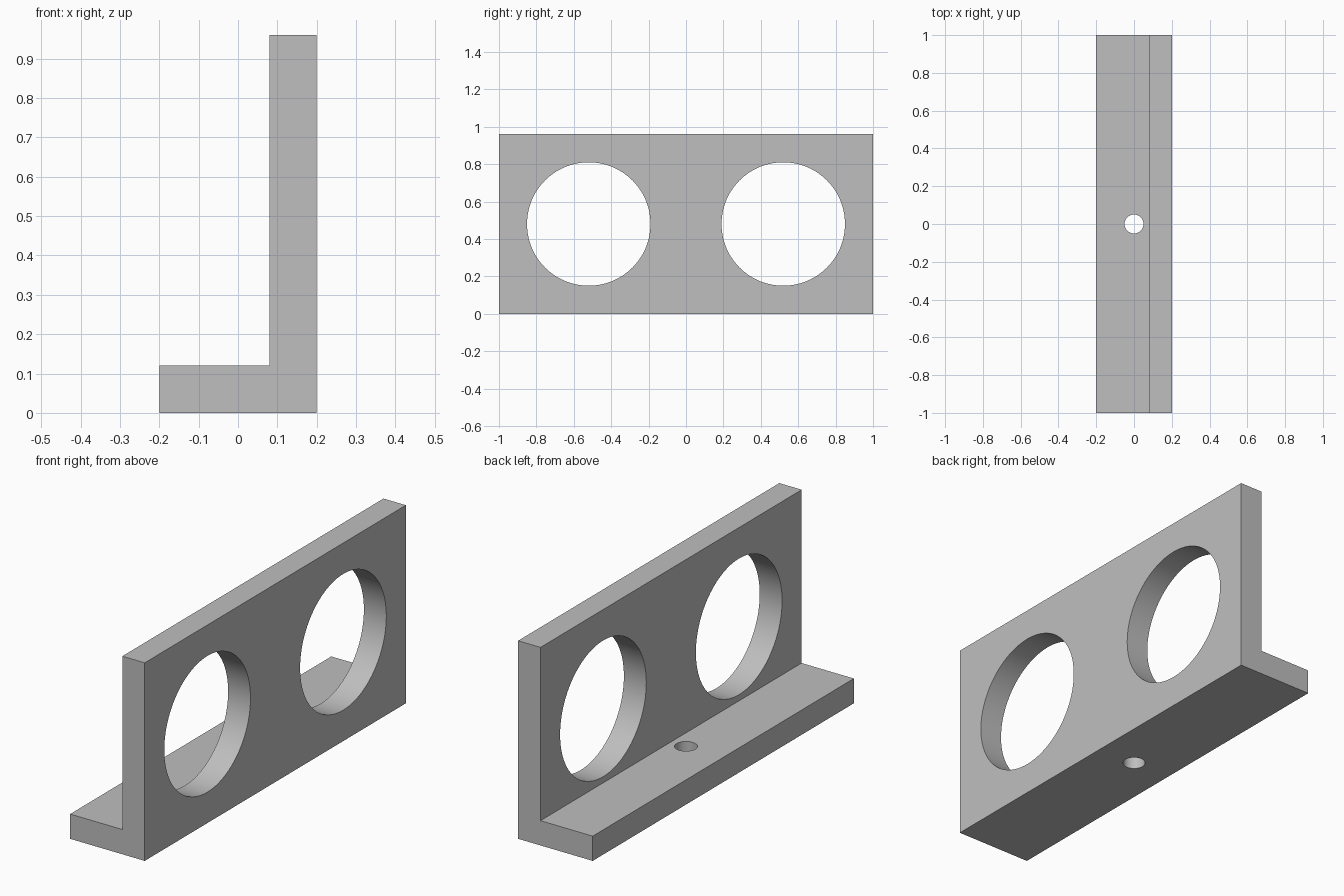
import bpy
import bmesh
import math

cube = bpy.data.objects.get("Cube")
if cube:
    bpy.data.objects.remove(cube, do_unlink=True)

LENGTH, HEIGHT, HALF_WIDTH, THICK = 2.0, 0.96, 0.2, 0.12

# Single plain grey
grey = bpy.data.materials.new("light_grey")
grey.use_nodes = True
colour = (0.52, 0.52, 0.52, 1)
grey.diffuse_color = colour
grey.node_tree.nodes["Principled BSDF"].inputs["Base Color"].default_value = colour


def cutter(name, radius, location, rotation=(0, 0, 0)):
    """Hidden cylinder used to bore a round hole."""
    bpy.ops.mesh.primitive_cylinder_add(vertices=96, radius=radius, depth=0.4,
                                        location=location, rotation=rotation)
    obj = bpy.context.object
    obj.name = name
    obj.data.materials.append(grey)
    obj.hide_render = True
    obj.hide_set(True)
    return obj


# L-shaped bracket: profile extruded along y
inner = HALF_WIDTH - THICK
profile = [(-HALF_WIDTH, 0), (HALF_WIDTH, 0), (HALF_WIDTH, HEIGHT),
           (inner, HEIGHT), (inner, THICK), (-HALF_WIDTH, THICK)]
bm = bmesh.new()
face = bm.faces.new([bm.verts.new((x, -LENGTH / 2, z)) for x, z in profile])
new = bmesh.ops.extrude_face_region(bm, geom=[face])["geom"]
bmesh.ops.translate(bm, vec=(0, LENGTH, 0),
                    verts=[v for v in new if isinstance(v, bmesh.types.BMVert)])
bmesh.ops.recalc_face_normals(bm, faces=bm.faces)
mesh = bpy.data.meshes.new("angle_bracket")
bm.to_mesh(mesh)
bm.free()
mesh.materials.append(grey)
bracket = bpy.data.objects.new("angle_bracket", mesh)
bpy.context.collection.objects.link(bracket)

# Two large openings in the upright plate, one screw hole in the foot
cutters = [cutter("screw_hole_cutter", 0.05, (0, 0, THICK / 2))]
for side, name in ((-1, "front"), (1, "back")):
    cutters.append(cutter(name + "_opening_cutter", 0.33,
                          (inner + THICK / 2, side * 0.52, HEIGHT / 2),
                          (0, math.pi / 2, 0)))

bpy.ops.object.select_all(action="DESELECT")
bpy.context.view_layer.objects.active = bracket
bracket.select_set(True)
for obj in cutters:
    cut = bracket.modifiers.new(obj.name, "BOOLEAN")
    cut.operation = "DIFFERENCE"
    cut.solver = "EXACT"
    cut.object = obj
    bpy.ops.object.modifier_apply(modifier=cut.name)
for obj in cutters:
    bpy.data.objects.remove(obj, do_unlink=True)

# Smooth bores, crisp edges
bpy.ops.object.shade_smooth_by_angle(angle=math.radians(30))
